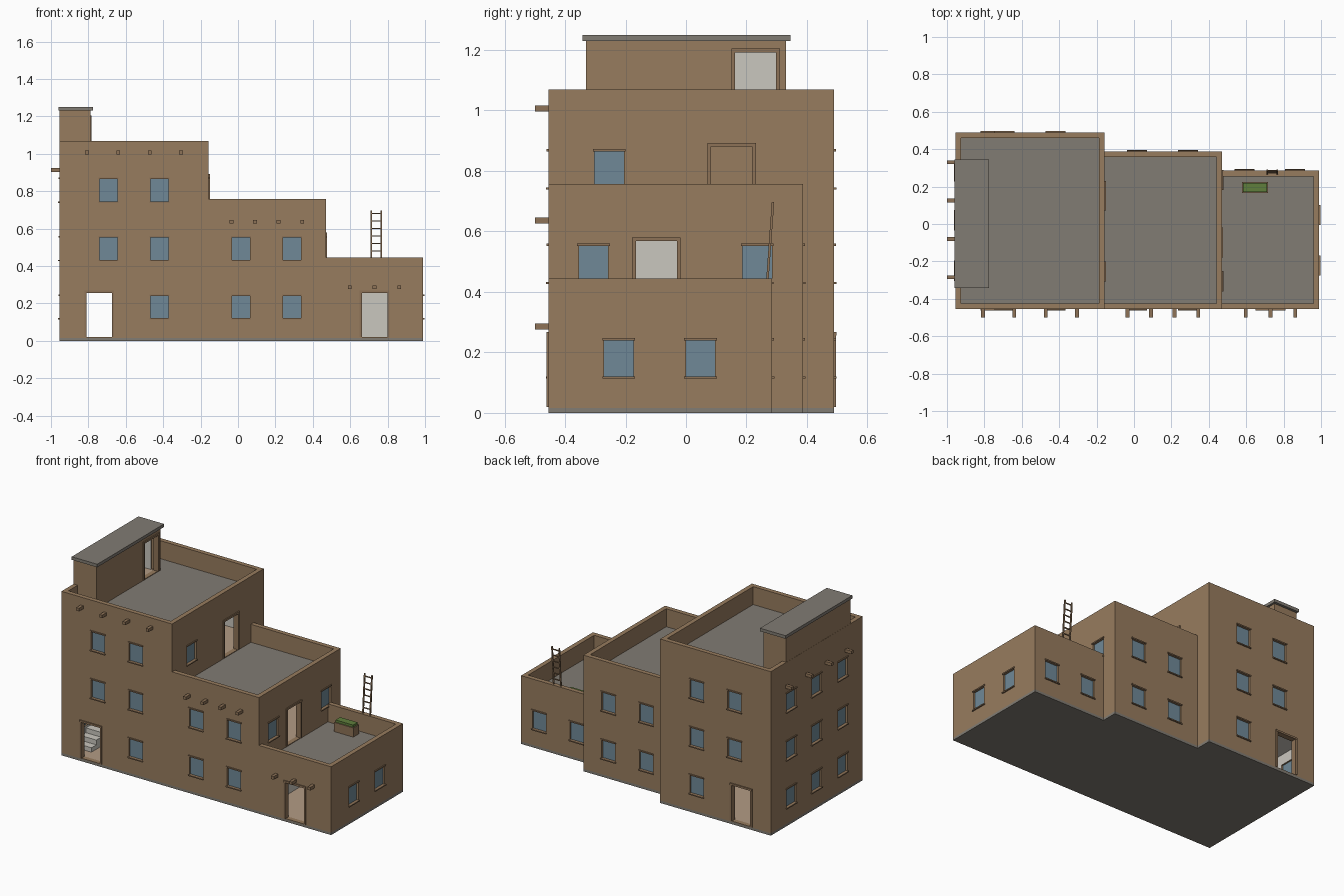
import bpy
import bmesh

cube = bpy.data.objects.get("Cube")
if cube:
    bpy.data.objects.remove(cube, do_unlink=True)


def material(name, r, g, b):
    m = bpy.data.materials.new(name)
    m.use_nodes = True
    m.diffuse_color = (r, g, b, 1)
    m.node_tree.nodes["Principled BSDF"].inputs["Base Color"].default_value = (r, g, b, 1)
    return m


ADOBE = material("adobe", 0.31, 0.2, 0.112)
ROOF = material("grey concrete", 0.22, 0.2, 0.172)
PLASTER = material("pale plaster", 0.59, 0.57, 0.52)
FLOOR = material("tan floor", 0.45, 0.33, 0.235)
GLASS = material("blue glass", 0.16, 0.25, 0.31)
TIMBER = material("timber", 0.27, 0.17, 0.095)
GREEN = material("plant green", 0.115, 0.21, 0.045)

BASE, STOREY, WALL = 0.016, 0.312, 0.03
FRONT = -0.455


def add_box(bm, lo, hi):
    verts = bmesh.ops.create_cube(bm, size=1)["verts"]
    for v in verts:
        v.co = [(a + b) / 2 + c * (b - a) for a, b, c in zip(lo, hi, v.co)]


def boxes(name, spans, mat):
    """One object made of axis-aligned boxes."""
    bm = bmesh.new()
    for lo, hi in spans:
        add_box(bm, lo, hi)
    mesh = bpy.data.meshes.new(name)
    bm.to_mesh(mesh)
    bm.free()
    mesh.materials.append(mat)
    obj = bpy.data.objects.new(name, mesh)
    bpy.context.collection.objects.link(obj)
    return obj


def cut(obj, spans):
    """Subtract boxes from an object and discard the cutter."""
    cutter = boxes("cutter", spans, ADOBE)
    cutter.hide_render = True
    mod = obj.modifiers.new("cut", "BOOLEAN")
    mod.operation, mod.solver, mod.object = "DIFFERENCE", "EXACT", cutter
    bpy.context.view_layer.objects.active = obj
    bpy.ops.object.modifier_apply(modifier=mod.name)
    bpy.data.objects.remove(cutter, do_unlink=True)


def on_wall(side, u, width, z0, z1, d0, d1):
    """Box on a wall: u runs along it, d outward from it."""
    axis, plane, sign = side
    a, b = sorted((plane + sign * d0, plane + sign * d1))
    if axis == "x":
        return (a, u - width / 2, z0), (b, u + width / 2, z1)
    return (u - width / 2, a, z0), (u + width / 2, b, z1)


def level(k):
    return BASE + STOREY * k


def windows(name, items):
    """Glass, lintel and sill for each window; returns the holes."""
    holes, panes, trims = [], [], []
    for side, u, k in items:
        z = level(k) + 0.105
        holes.append(on_wall(side, u, 0.097, z, z + 0.12, -0.05, 0.02))
        panes.append(on_wall(side, u, 0.099, z - 0.001, z + 0.121, -0.02, -0.012))
        trims.append(on_wall(side, u, 0.108, z - 0.007, z, -0.01, 0.008))
        trims.append(on_wall(side, u, 0.108, z + 0.119, z + 0.127, -0.01, 0.006))
    if items:
        boxes(name + "_window_glass", panes, GLASS)
        boxes(name + "_window_trim", trims, TIMBER)
    return holes


def doors(name, items):
    """Frame for each doorway; returns the holes."""
    holes, frames = [], []
    for side, u, k in items:
        z0, z1 = level(k) + 0.004, level(k) + 0.252
        holes.append(on_wall(side, u, 0.156, z0, z1 - 0.002, -0.05, 0.02))
        for s in (-1, 1):
            frames.append(on_wall(side, u + s * 0.074, 0.012, z0, z1, -0.03, 0.006))
        frames.append(on_wall(side, u, 0.16, z1 - 0.012, z1, -0.03, 0.007))
    if items:
        boxes(name + "_door_frames", frames, TIMBER)
    return holes


def block(name, x0, x1, y0, y1, z0, z1, inner_x0, rooms, win, door, roof=None, roof_x0=None):
    """Hollow building block with rooms, parapet and openings."""
    obj = boxes(name, [((x0, y0, z0), (x1, y1, z1))], ADOBE)
    lo, hi = (inner_x0, y0 + WALL), (x1 - WALL, y1 - WALL)
    voids = [((*lo, a), (*hi, b)) for a, b in rooms]
    if roof:
        voids.append(((roof_x0, lo[1], roof), (*hi, z1 + 0.1)))
    cut(obj, voids)
    cut(obj, windows(name, win) + doors(name, door))
    mesh = obj.data
    mesh.materials.clear()
    for m in (ADOBE, ROOF, PLASTER, FLOOR):
        mesh.materials.append(m)
    # Interior faces are plaster or floor, the deck is concrete
    e = 0.0005
    ceiling = roof or z1
    for f in mesh.polygons:
        pts = [mesh.vertices[i].co for i in f.vertices]
        inside = all(lo[0] - e < p.x < hi[0] + e and lo[1] - e < p.y < hi[1] + e
                     and p.z < ceiling - e for p in pts)
        up = f.normal.z > 0.9
        if roof and up and abs(f.center.z - roof) < e:
            f.material_index = 1
        elif inside:
            f.material_index = 3 if up else 2
        else:
            f.material_index = 0
    return obj


def house(name, x0, x1, y1, storeys, shared, win, door):
    rooms = [(level(k) + 0.002, level(k + 1) - 0.02) for k in range(storeys)]
    roof = level(storeys)
    block(name, x0, x1, FRONT, y1, BASE, roof + 0.117, x0 + (0.006 if shared else WALL),
          rooms, win, door, roof, x0 - 0.05 if shared else x0 + WALL)
    boxes(name + "_foundation", [((x0, FRONT, 0), (x1, y1, BASE))], ROOF)


# Stepped blocks: tall, middle and low
XA, XB, XC, XD = -0.955, -0.157, 0.47, 0.99
YA, YB, YC = 0.49, 0.387, 0.285
south = ("y", FRONT, -1)
west = ("x", XA, -1)
north_a, north_b, north_c = ("y", YA, 1), ("y", YB, 1), ("y", YC, 1)
east_a, east_b, east_c = ("x", XB, 1), ("x", XC, 1), ("x", XD, 1)

win_a = [(s, u, k) for s in (south, north_a) for u in (-0.692, -0.42)
         for k in range(3) if k or u > -0.5]
win_a += [(west, u, k) for u in (-0.25, 0.02, 0.28) for k in range(3)]
win_a.append((east_a, -0.254, 2))
house("tall_block", XA, XB, YA, 3, False, win_a,
      [(south, -0.742, 0), (north_a, -0.742, 0), (east_a, 0.151, 2)])

win_b = [(s, u, k) for s in (south, north_b) for u in (0.016, 0.289) for k in range(2)]
win_b += [(east_b, u, 1) for u in (-0.306, 0.236)]
house("middle_block", XB, XC, YB, 2, True, win_b, [(east_b, -0.098, 1)])

win_c = [(north_c, u, 0) for u in (0.59, 0.86)]
win_c += [(east_c, u, 0) for u in (-0.222, 0.048)]
house("low_block", XC, XD, YC, 1, True, win_c, [(south, 0.73, 0)])

# Rooftop stair house and its slab
block("stair_house", XA + 0.001, -0.789, -0.33, 0.33, level(3) - 0.004, 1.232, XA + WALL,
      [(level(3) + 0.002, 1.215)], [], [(("x", -0.789, 1), 0.23, 3)])
boxes("stair_house_slab", [((-0.96, -0.342, 1.23), (-0.776, 0.346, 1.25))], ROOF)

# Inner staircase and the partition on the top floor
steps = [((-0.922, -0.35 + 0.05 * i, BASE), (-0.812, -0.3 + 0.05 * i, BASE + 0.031 * (i + 1)))
         for i in range(9)]
boxes("staircase", steps, PLASTER)
boxes("stair_partition", [((-0.8, FRONT + WALL, level(2)), (-0.79, YA - WALL, level(3) - 0.01))], ADOBE)

# Projecting roof beams
beams = []
for z, xs in ((1.007, (-0.807, -0.64, -0.472, -0.305)),
              (0.636, (-0.035, 0.091, 0.217, 0.343)),
              (0.286, (0.598, 0.73, 0.862))):
    beams += [on_wall(south, x, 0.02, z - 0.01, z + 0.01, -0.01, 0.045) for x in xs]
beams += [on_wall(west, y, 0.02, 0.903, 0.923, -0.01, 0.045) for y in (-0.285, -0.08, 0.125, 0.33)]
boxes("roof_beams", beams, TIMBER)

# Leaning ladder at the low roof
ladder_parts = [((x - 0.004, -0.004, 0), (x + 0.004, 0.004, 0.37)) for x in (0.713, 0.765)]
ladder_parts += [((0.713, -0.003, z), (0.765, 0.003, z + 0.006))
                 for z in [0.03 + 0.04 * i for i in range(9)]]
ladder = boxes("ladder", ladder_parts, TIMBER)
ladder.location = (0, 0.261, level(1))
ladder.rotation_euler.x = -0.072

# Planter
roof_c = level(1)
boxes("planter", [((0.578, 0.165, roof_c), (0.716, 0.224, roof_c + 0.06))], TIMBER)
boxes("planter_greenery", [((0.584, 0.171, roof_c + 0.05), (0.71, 0.218, roof_c + 0.075))], GREEN)
